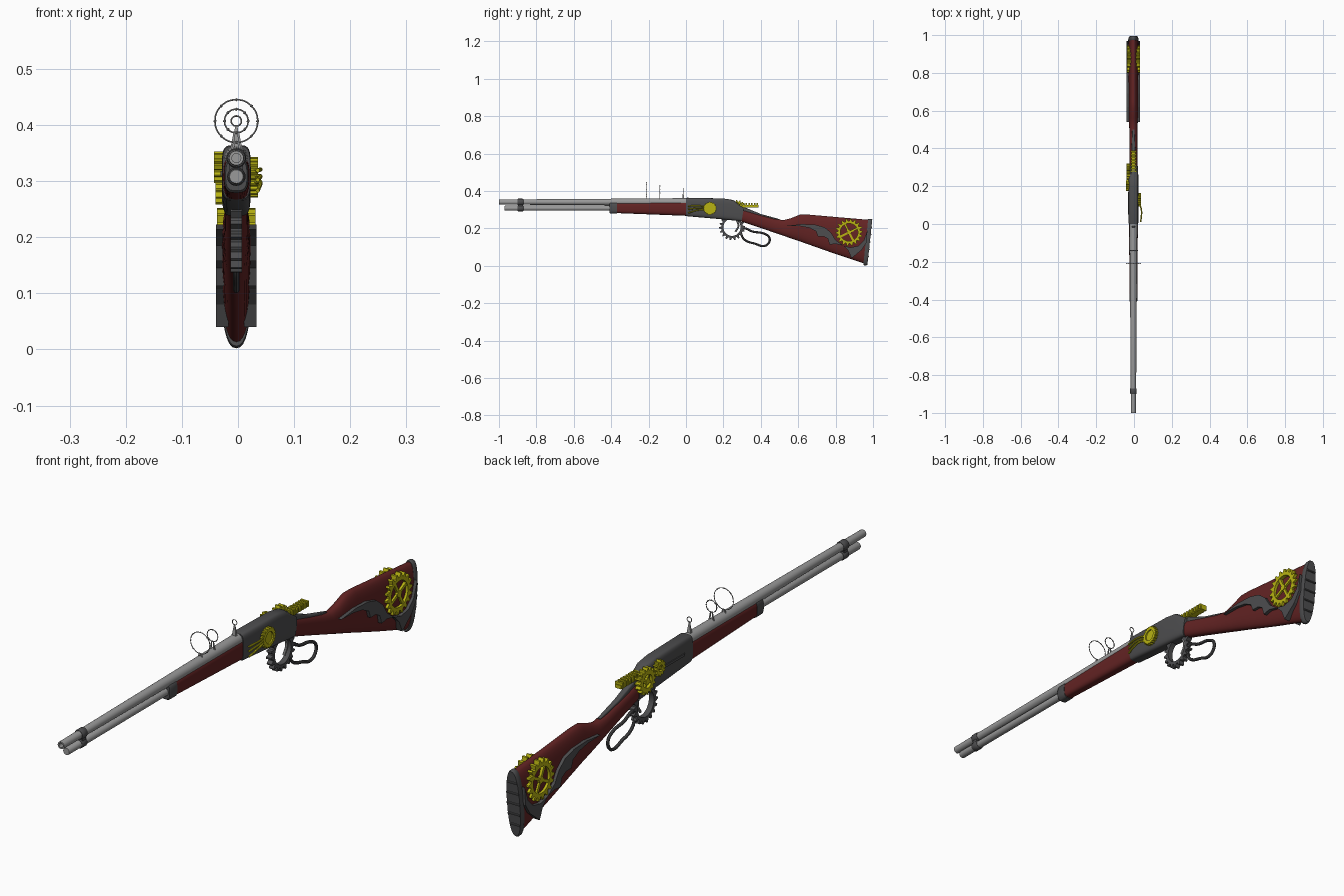
import bpy, bmesh, math
from mathutils import Vector

if "Cube" in bpy.data.objects:
    bpy.data.objects.remove(bpy.data.objects["Cube"])

CX = -0.003          # centre plane of the gun body


def material(name, rgb):
    m = bpy.data.materials.new(name)
    m.diffuse_color = (*rgb, 1)
    m.use_nodes = True
    m.node_tree.nodes["Principled BSDF"].inputs["Base Color"].default_value = m.diffuse_color
    return m


WOOD = material("dark red wood", (0.125, 0.017, 0.017))
STEEL = material("light steel", (0.32, 0.32, 0.32))
IRON = material("dark iron", (0.075, 0.075, 0.078))
BRASS = material("yellow brass", (0.48, 0.45, 0.006))


def finish(name, bm, mat, smooth=True):
    bmesh.ops.recalc_face_normals(bm, faces=bm.faces)
    me = bpy.data.meshes.new(name)
    bm.to_mesh(me)
    bm.free()
    me.materials.append(mat)
    ob = bpy.data.objects.new(name, me)
    bpy.context.collection.objects.link(ob)
    if smooth:
        bpy.ops.object.select_all(action='DESELECT')
        ob.select_set(True)
        bpy.context.view_layer.objects.active = ob
        bpy.ops.object.shade_smooth_by_angle(angle=math.radians(35))
    return ob


def skin(bm, rings, cyclic=False):
    """Join equal-length rings of points with quads; cap the ends unless cyclic."""
    vs = [[bm.verts.new(p) for p in r] for r in rings]
    n = len(vs[0])
    pairs = list(zip(vs, vs[1:])) + ([(vs[-1], vs[0])] if cyclic else [])
    for a, b in pairs:
        for i in range(n):
            bm.faces.new((a[i], a[(i + 1) % n], b[(i + 1) % n], b[i]))
    if not cyclic:
        bm.faces.new(vs[0])
        bm.faces.new(vs[-1])


def loft(name, sections, mat, power=2.0, n=32):
    """Sections along y: (y_top, z_top, y_bottom, z_bottom, half_width)."""
    rings = []
    for yt, zt, yb, zb, hw in sections:
        ring = []
        for i in range(n):
            a = 2 * math.pi * i / n
            c, s = math.cos(a), math.sin(a)
            c = math.copysign(abs(c) ** (2 / power), c)
            s = math.copysign(abs(s) ** (2 / power), s)
            t = (s + 1) / 2
            ring.append((CX + hw * c, yb + (yt - yb) * t, zb + (zt - zb) * t))
        rings.append(ring)
    bm = bmesh.new()
    skin(bm, rings)
    return finish(name, bm, mat)


def lathe(name, profile, z, mat, n=24):
    """Turn (y, radius) pairs about an axis along y."""
    bm = bmesh.new()
    skin(bm, [[(CX + r * math.cos(2 * math.pi * i / n), y, z + r * math.sin(2 * math.pi * i / n))
               for i in range(n)] for y, r in profile])
    return finish(name, bm, mat)


def box(bm, x0, x1, y0, y1, z0, z1):
    skin(bm, [[(x, y0, z0), (x, y1, z0), (x, y1, z1), (x, y0, z1)] for x in (x0, x1)])


def gear(name, x0, x1, y, z, tip, root, hole, teeth, mat, spokes=0, hub=0):
    def circle(x, radii):
        n = teeth * 4
        return [(x, y + radii[i % 4] * math.cos(2 * math.pi * i / n),
                 z + radii[i % 4] * math.sin(2 * math.pi * i / n)) for i in range(n)]
    outer, inner = (tip, tip, root, root), (hole,) * 4
    bm = bmesh.new()
    skin(bm, [circle(x0, outer), circle(x1, outer), circle(x1, inner), circle(x0, inner)], True)
    inset = (x1 - x0) * 0.1
    for k in range(spokes):                      # straight spokes from hub to rim
        a = 2 * math.pi * (k + 0.3) / spokes
        d, w = Vector((0, math.cos(a), math.sin(a))), Vector((0, -math.sin(a), math.cos(a))) * root * 0.09
        end = d * (hole + root) / 2
        skin(bm, [[Vector((x, y, z)) + p for p in (-w, end - w, end + w, w)]
                  for x in (x0 + inset, x1 - inset)])
    if hub:
        skin(bm, [circle(x0, (hub,) * 4), circle(x1, (hub,) * 4)])
    return finish(name, bm, mat, False)


def tube(name, pts, r, mat, closed=False):
    """Smooth rod through points."""
    cu = bpy.data.curves.new(name, 'CURVE')
    cu.dimensions = '3D'
    cu.bevel_depth, cu.bevel_resolution, cu.use_fill_caps = r, 2, True
    sp = cu.splines.new('BEZIER')
    sp.bezier_points.add(len(pts) - 1)
    sp.resolution_u, sp.use_cyclic_u = 6, closed
    for b, p in zip(sp.bezier_points, pts):
        b.co, b.handle_left_type, b.handle_right_type = p, 'AUTO', 'AUTO'
    tmp = bpy.data.objects.new(name + "_path", cu)
    bpy.context.collection.objects.link(tmp)
    me = bpy.data.meshes.new_from_object(tmp.evaluated_get(bpy.context.evaluated_depsgraph_get()))
    bpy.data.objects.remove(tmp)
    bm = bmesh.new()
    bm.from_mesh(me)
    me.materials.clear()
    return finish(name, bm, mat)


# Barrel with bore, magazine tube, bands
lathe("barrel", [(0.03, 0.021), (-0.4, 0.0175), (-0.995, 0.0135), (-1, 0.0128), (-1, 0.008),
                 (-0.93, 0.008)], 0.341, STEEL)
lathe("magazine_tube", [(-0.35, 0.0135), (-0.965, 0.0135), (-0.97, 0.012)], 0.308, STEEL)
for tag, z, r in (("upper", 0.341, 0.0175), ("lower", 0.308, 0.0165)):
    lathe("barrel_band_" + tag, [(-0.9, r - .002), (-0.897, r), (-0.873, r), (-0.87, r - .002)], z, IRON)
bm = bmesh.new()
box(bm, CX - .012, CX + .012, -0.895, -0.875, 0.31, 0.34)
finish("barrel_band_bridge", bm, IRON, False)

# Fore-end and its cap
loft("fore_end", [(-0.375, .337, -0.375, .282, .0205), (0.01, .346, 0.01, .267, .0235)], WOOD, 3.2)
loft("fore_end_cap", [(-0.41, .337, -0.41, .283, .019), (-0.405, .34, -0.405, .279, .0215),
                      (-0.37, .34, -0.37, .279, .0215)], IRON, 3.2)

# Receiver and tang
loft("receiver", [(0, .362, 0, .268, .0245), (.006, .364, .006, .265, .0258),
                  (.2, .360, .2, .248, .0258), (.25, .352, .25, .243, .0258),
                  (.285, .325, .285, .24, .025), (.31, .309, .297, .238, .0235)], IRON, 4.5, 40)
loft("upper_tang", [(.25, .353, .25, .30, .014), (.31, .314, .31, .27, .012), (.4, .277, .4, .25, .010),
                    (.5, .2495, .5, .235, .006)], IRON, 5)
bm = bmesh.new()
box(bm, CX - .0285, CX - .02, .05, .17, .309, .318)
finish("side_slot_bar", bm, IRON, False)

# Butt stock and butt plate
loft("stock", [(.28, .308, .28, .242, .0215), (.4, .272, .4, .202, .0205), (.47, .252, .47, .178, .021),
               (.52, .244, .52, .161, .0225), (.56, .254, .56, .147, .0235), (.61, .274, .61, .130, .0245),
               (.65, .274, .65, .116, .025), (.8, .261, .78, .070, .0255),
               (.976, .246, .95, .013, .026)], WOOD, 2.3)
loft("butt_plate", [(.974, .249, .948, .006, .026), (.978, .251, .952, .003, .0275),
                    (.99, .251, .964, .002, .0275), (.996, .247, .970, .006, .0255)], IRON, 2.4)
for k in range(5):                               # ridges across the plate
    t = (k + 1) / 6
    y, z = .970 + .026 * t, .01 + .235 * t
    w = .025 * math.sqrt(1 - (2 * t - 1) ** 2)
    tube(f"butt_ridge_{k}", [(CX - w, y, z), (CX, y, z), (CX + w, y, z)], .004, IRON)

# Wing-shaped inlays and spoked gears on both sides of the stock
wing = [(.54, .214), (.62, .223), (.69, .220), (.74, .206), (.775, .178), (.80, .138), (.84, .108),
        (.88, .098), (.92, .106), (.95, .135), (.970, .19), (.966, .125), (.94, .085), (.885, .04),
        (.868, .08), (.84, .108), (.80, .118), (.768, .113), (.758, .145), (.735, .158), (.705, .158),
        (.695, .185), (.66, .203), (.61, .212)]
for side, tag in ((1, "right"), (-1, "left")):
    bm = bmesh.new()
    skin(bm, [[(CX + side * x, y, z) for y, z in wing] for x in (.014, .036)])
    finish("stock_inlay_" + tag, bm, IRON, False)
    x = sorted((CX + side * .014, CX + side * .0345))
    gear("stock_gear_" + tag, *x, .872, .179, .073, .060, .047, 18, BRASS, 4, .012)

# Right side of receiver: dial with claws
gear("dial", .015, .036, .128, .307, .036, .032, .021, 20, BRASS)
gear("dial_face", .015, .031, .128, .307, .023, .023, .004, 10, BRASS, 0, .01)
for k, (z0, z1) in enumerate(((.318, .323), (.307, .306), (.297, .287))):
    tube(f"dial_claw_{k}", [(.030, .105, z0), (.039, .075, z0 + .002), (.039, .04, (z0 + z1) / 2),
                            (.035, .012, z1 - .004)], .0038, BRASS)

# Left side of receiver: meshing gears
gear("large_side_gear", -.040, -.02, .273, .305, .047, .038, .024, 16, BRASS, 4, .012)
gear("small_side_gear", -.0425, -.02, .202, .325, .028, .022, .011, 12, BRASS, 0, .006)

# Toothed rack hammer
bm = bmesh.new()
box(bm, CX - .011, CX + .011, .25, .388, .313, .326)
for k in range(8):
    y = .275 + k * .0147
    box(bm, CX - .015, CX + .015, y, y + .008, .315, .335)
finish("rack_hammer", bm, BRASS, False)

# Gear trigger guard, trigger and lever loop
gear("trigger_guard", CX - .010, CX + .010, .246, .206, .069, .057, .046, 18, IRON)
tube("trigger", [(CX, .268, .25), (CX, .280, .213), (CX, .264, .182)], .005, STEEL)
tube("lever_loop", [(CX, y, z) for y, z in ((.30, .196), (.36, .182), (.42, .171), (.446, .15),
     (.440, .119), (.415, .106), (.37, .118), (.318, .136), (.299, .16))], .0058, IRON, True)

# Ring sights on spiked stems
for tag, y, r, base in (("front", -.21, .038, .352), ("middle", -.14, .021, .355), ("rear", -.015, .009, .355)):
    ring = [(CX + r * math.cos(k * math.pi / 4), y, .407 + r * math.sin(k * math.pi / 4)) for k in range(8)]
    tube(f"{tag}_sight_ring", ring, .0014, STEEL, True)
    bm = bmesh.new()
    if r > .01:                                  # studs around the larger rings
        for p in ring:
            v = bmesh.ops.create_icosphere(bm, subdivisions=1, radius=.003)['verts']
            bmesh.ops.translate(bm, verts=v, vec=p)
    for s in ((-1, 1) if r > .01 else (0,)):     # tapered stem prongs
        top = .407 - r + .002
        w = .003 if s else .009
        skin(bm, [[(CX + s * o + d * hw, y + e * hw * .6, z) for d, e in ((-1, -1), (1, -1), (1, 1), (-1, 1))]
                  for o, hw, z in ((.009, w, base - .004), (.003, .0017, top))])
    finish(f"{tag}_sight_stem", bm, STEEL, False)
